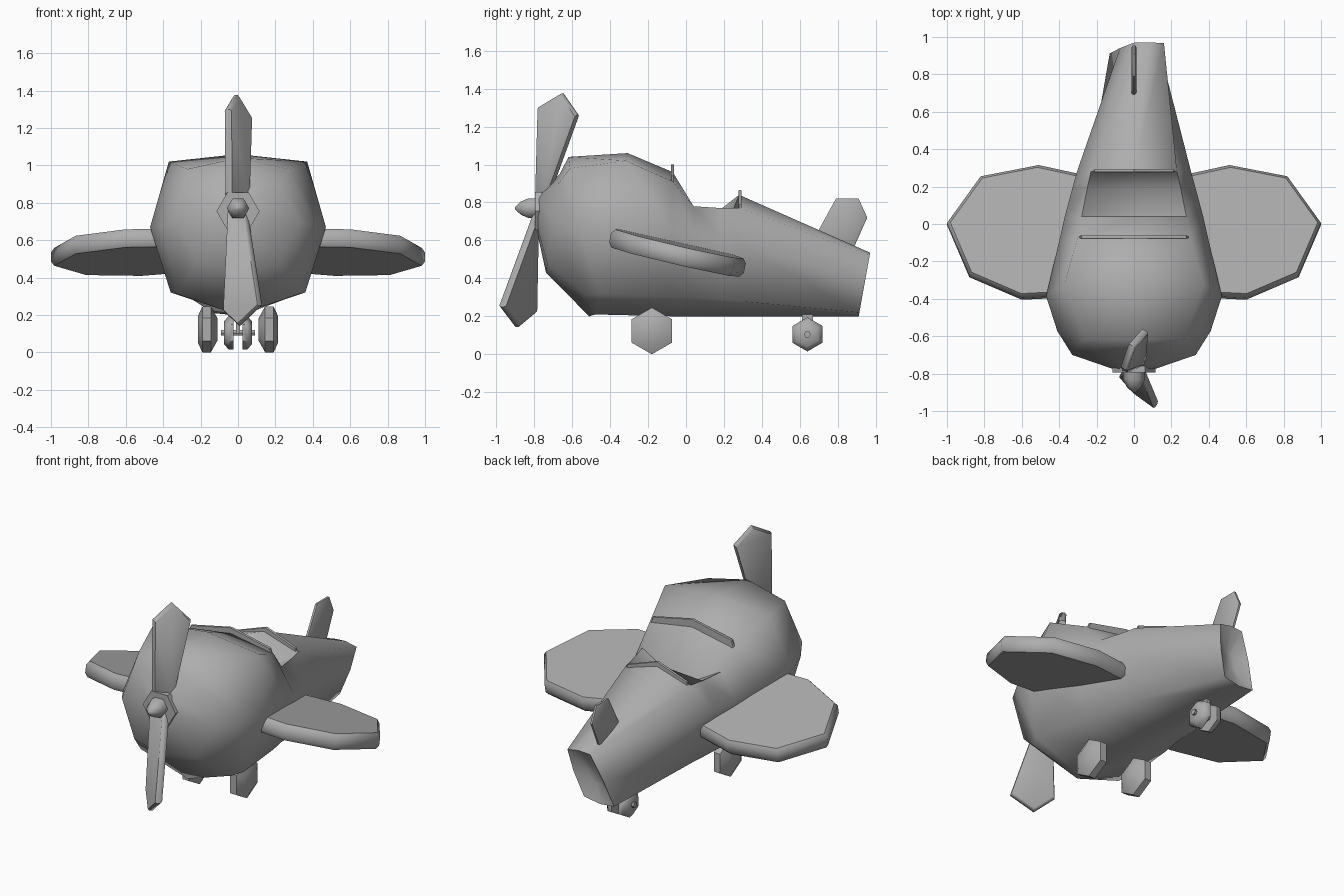
import bpy, bmesh, math
from mathutils import Vector

cube = bpy.data.objects.get("Cube")
if cube:
    bpy.data.objects.remove(cube, do_unlink=True)

GREY = (0.42, 0.42, 0.42, 1)
grey = bpy.data.materials.new("plain grey")
grey.use_nodes = True
grey.diffuse_color = GREY
shader = grey.node_tree.nodes["Principled BSDF"]
shader.inputs["Base Color"].default_value = GREY
shader.inputs["Roughness"].default_value = 0.7


def loft(name, rings, angle=45):
    """Skin a stack of equal-length rings and cap both ends."""
    bm = bmesh.new()
    rows = [[bm.verts.new(p) for p in ring] for ring in rings]
    n = len(rows[0])
    for a, b in zip(rows, rows[1:]):
        for i in range(n):
            j = (i + 1) % n
            bm.faces.new((a[i], a[j], b[j], b[i]))
    bm.faces.new(rows[0])
    bm.faces.new(rows[-1])
    bmesh.ops.recalc_face_normals(bm, faces=bm.faces)
    mesh = bpy.data.meshes.new(name)
    bm.to_mesh(mesh)
    bm.free()
    obj = bpy.data.objects.new(name, mesh)
    bpy.context.collection.objects.link(obj)
    mesh.materials.append(grey)
    bpy.ops.object.select_all(action='DESELECT')
    obj.select_set(True)
    bpy.context.view_layer.objects.active = obj
    bpy.ops.object.shade_smooth_by_angle(angle=math.radians(angle))
    return obj


def plate(name, outline, offset, taper=0.9, angle=35):
    """Flat part with chamfered rim, spread by offset either side of its outline."""
    pts = [Vector(p) for p in outline]
    off = Vector(offset)
    mid = sum(pts, Vector()) / len(pts)
    inset = [mid + (p - mid) * taper for p in pts]
    return loft(name, [[p + off for p in inset],
                       [p + off * 0.5 for p in pts],
                       [p - off * 0.5 for p in pts],
                       [p - off for p in inset]], angle)


def hexagon(axis, centre, radius, pos, turn=0):
    """Six points around the x or y axis at a position along it."""
    u, z = centre
    ring = []
    for i in range(6):
        a = math.radians(60 * i + turn)
        c, h = u + radius * math.cos(a), z + radius * math.sin(a)
        ring.append((pos, c, h) if axis == 'x' else (c, pos, h))
    return ring


def section(y, lean, side, shoulder, top, low, bottom):
    """Eight-sided body section, leaning back with height."""
    pts = [(0, top), shoulder, side, low, (0, bottom)]
    pts += [(-x, z) for x, z in (low, side, shoulder)]
    return [(x, y + lean * (z - 0.2), z) for x, z in pts]


# Twisted stern section and its shallow recess
stern = [Vector((x, 0.91 + 0.18 * (z - 0.2), z)) for x, z in
         ((0.08, 0.535), (0.16, 0.52), (0.135, 0.38), (0.08, 0.22),
          (-0.03, 0.2), (-0.13, 0.21), (-0.075, 0.37), (0.0, 0.53))]
core = Vector((0.02, 0.87, 0.36))
recess = [core + (p - core) * 0.3 for p in stern]

# Fuselage, with the cockpit sunk between its shoulders
loft("fuselage", [
    section(-0.79, 0.02, (0.1, 0.74), (0.07, 0.82), 0.84, (0.07, 0.66), 0.63),
    section(-0.77, 0.14, (0.33, 0.70), (0.22, 0.90), 0.95, (0.22, 0.48), 0.43),
    section(-0.51, -0.13, (0.41, 0.68), (0.27, 0.98), 1.04, (0.32, 0.31), 0.2),
    section(-0.48, 0.2, (0.47, 0.67), (0.37, 1.02), 1.06, (0.36, 0.32), 0.21),
    section(-0.07, 0, (0.395, 0.64), (0.30, 0.91), 0.96, (0.30, 0.3), 0.2),
    section(0.04, 0, (0.37, 0.62), (0.28, 0.78), 0.62, (0.28, 0.3), 0.2),
    section(0.19, 0, (0.33, 0.60), (0.25, 0.77), 0.62, (0.26, 0.29), 0.2),
    section(0.28, 0, (0.305, 0.58), (0.23, 0.77), 0.84, (0.24, 0.28), 0.2),
    stern, recess,
], 65)

# Cockpit rims: windscreen strip and rear coaming
for name, y, half, base, rise in (("windscreen_rim", -0.07, 0.30, 0.89, 0.06),
                                  ("rear_coaming", 0.285, 0.23, 0.74, 0.075)):
    arch = [(-half, y, base), (0, y, base + rise), (half, y, base),
            (half - 0.02, y, base + 0.05), (0, y, base + rise + 0.05),
            (0.02 - half, y, base + 0.05)]
    plate(name, arch, (0, 0.008, 0), 0.98)

# Wings: drooping slanted plates with blunt rims
wing_outline = [(0.28, 0.26), (0.51, 0.31), (0.82, 0.25), (1.0, 0.0),
                (0.88, -0.28), (0.60, -0.4), (0.40, -0.39)]
for s, name in ((1, "left_wing"), (-1, "right_wing")):
    plate(name, [(s * x, y, 0.54 - 0.23 * y - 0.03 * x) for x, y in wing_outline],
          (0, 0.01, 0.048), 0.95, 50)

# Tail fin
plate("tail_fin", [(0, 0.68, 0.62), (0, 0.79, 0.82), (0, 0.91, 0.82),
                   (0, 0.955, 0.72), (0, 0.87, 0.53)], (0.013, 0, 0))

# Propeller: two pitched blades, a spinner and a collar
plate("upper_blade", [(-0.05, -0.79, 0.76), (-0.055, -0.775, 1.30),
                      (-0.01, -0.65, 1.375), (0.06, -0.57, 1.26),
                      (0.045, -0.74, 0.79)], (-0.018, 0.01, 0), 0.96, 50)
plate("lower_blade", [(-0.045, -0.79, 0.76), (-0.07, -0.80, 0.22),
                      (0.01, -0.89, 0.145), (0.12, -0.97, 0.25),
                      (0.045, -0.79, 0.74)], (0.012, 0.018, 0), 0.96, 50)
loft("spinner", [hexagon('y', (0, 0.77), r, y)
                 for y, r in ((-0.74, 0.06), (-0.83, 0.06), (-0.87, 0.04), (-0.9, 0.008))], 60)
loft("collar", [hexagon('y', (0, 0.755), 0.115, y) for y in (-0.795, -0.76)], 30)

# Main wheels and tail wheels, tapered six-sided drums
for s, side in ((1, "left"), (-1, "right")):
    loft(side + "_main_wheel",
         [hexagon('x', (-0.18, 0.123), r, s * x, 30)
          for x, r in ((0.11, 0.06), (0.145, 0.123), (0.19, 0.123), (0.215, 0.07))], 50)
    loft(side + "_tail_wheel",
         [hexagon('x', (0.64, 0.105), r, s * x, 30)
          for x, r in ((0.025, 0.09), (0.05, 0.09), (0.075, 0.06))], 50)
loft("tail_axle", [hexagon('x', (0.64, 0.105), 0.018, x) for x in (-0.09, 0.09)])
plate("tail_strut", [(0, 0.61, 0.1), (0, 0.67, 0.1), (0, 0.67, 0.24), (0, 0.61, 0.24)],
      (0.012, 0, 0), 1)
